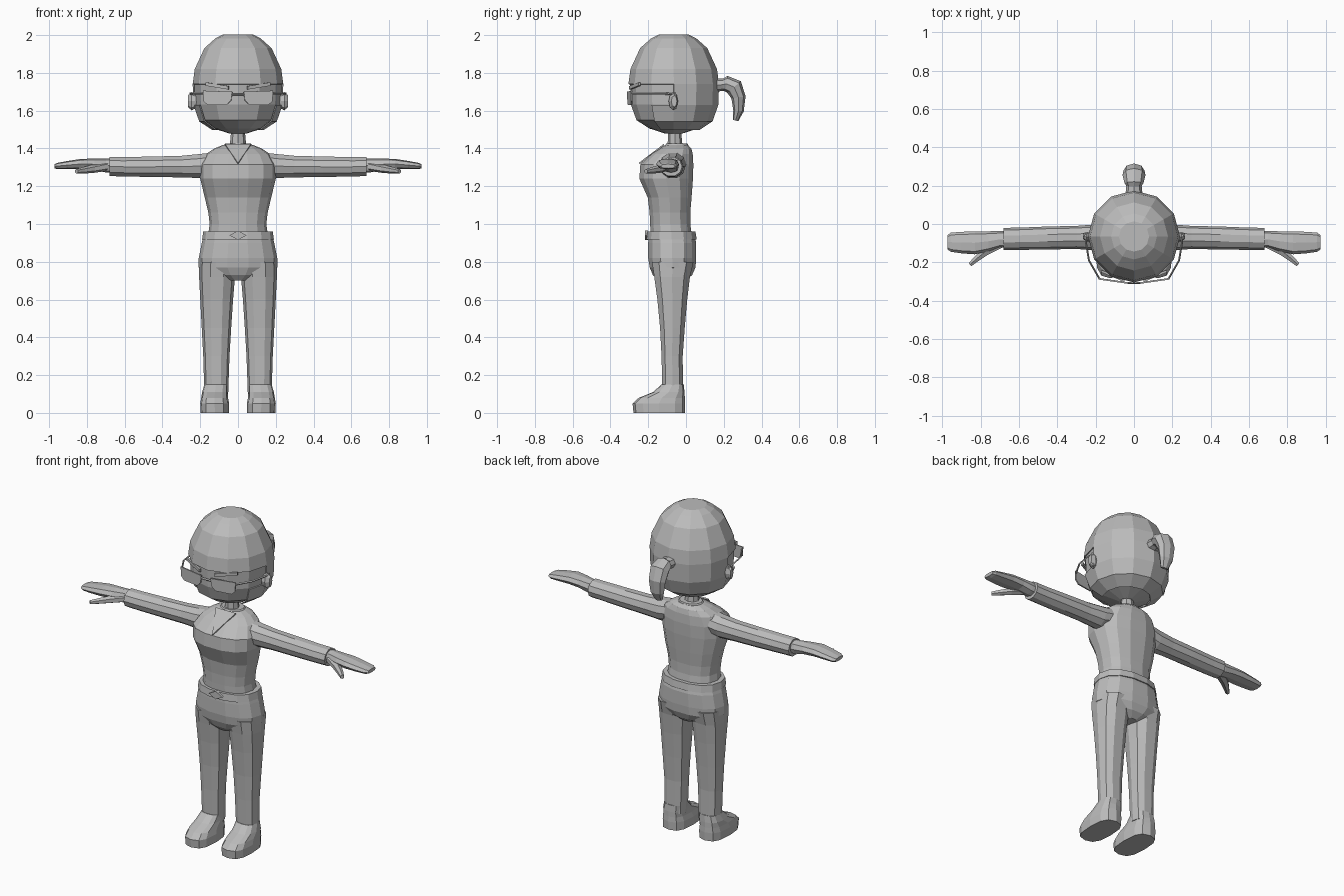
import bpy, bmesh, math
from mathutils import Vector

X, Y, Z = Vector((1, 0, 0)), Vector((0, 1, 0)), Vector((0, 0, 1))
grey = bpy.data.materials.new("neutral_grey")
grey.diffuse_color = (0.5, 0.5, 0.5, 1)


def finish(name, bm, mirror=False, thick=0):
    bmesh.ops.recalc_face_normals(bm, faces=bm.faces)
    me = bpy.data.meshes.new(name)
    bm.to_mesh(me)
    bm.free()
    me.materials.append(grey)
    ob = bpy.data.objects.new(name, me)
    bpy.context.collection.objects.link(ob)
    if thick:
        m = ob.modifiers.new("thickness", 'SOLIDIFY')
        m.thickness, m.offset = thick, 0
    if mirror:
        ob.modifiers.new("mirror", 'MIRROR')
    return ob


def skin(rings, n, side, normal=None, p=1.0):
    """Closed skin over rings (centre, radius along side, radius across)."""
    bm = bmesh.new()
    loops = []
    for i, (co, ra, rb) in enumerate(rings):
        a, b = rings[max(i - 1, 0)][0], rings[min(i + 1, len(rings) - 1)][0]
        t = normal or (Vector(b) - Vector(a)).normalized()
        up = t.cross(side).normalized()
        loop = []
        for k in range(n):
            c, s = math.cos(math.tau * k / n), math.sin(math.tau * k / n)
            c = math.copysign(abs(c) ** p, c)
            s = math.copysign(abs(s) ** p, s)
            loop.append(bm.verts.new(Vector(co) + side * ra * c + up * rb * s))
        loops.append(loop)
    for l, m in zip(loops, loops[1:]):
        for k in range(n):
            j = (k + 1) % n
            bm.faces.new((l[k], l[j], m[j], m[k]))
    bm.faces.new(loops[0])
    bm.faces.new(loops[-1])
    return bm


def sweep(name, rings, n, side, normal=None, p=1.0, mirror=False):
    return finish(name, skin(rings, n, side, normal, p), mirror)


def stack(name, rows, n, p=1.0, mirror=False):
    """Horizontal sections: z, x min, x max, y min, y max."""
    rings = [(((a + b) / 2, (c + d) / 2, z), (b - a) / 2, (d - c) / 2)
             for z, a, b, c, d in rows]
    return sweep(name, rings, n, X, Z, p, mirror)


def body(name, rows, n, p=1.0):
    return stack(name, [(z, -h, h, c, d) for z, h, c, d in rows], n, p)


def plate(name, pts, thick, mirror=False):
    bm = bmesh.new()
    bm.faces.new([bm.verts.new(q) for q in pts])
    return finish(name, bm, mirror, thick)


# Head with a thin hair shell around the face
skull = [(1.472, .05), (1.5, .135), (1.545, .203), (1.63, .233), (1.74, .237),
         (1.82, .226), (1.93, .175), (1.98, .118), (2.0, .078)]


def head_rings(d):
    return [((0, -.065, z - d * (z - 1.74) * 4), r - d, r - d) for z, r in skull]


sweep("head", head_rings(.006), 12, X, Z)
bm = skin(head_rings(0), 12, X, Z)
cut = [f for f in bm.faces
       if f.calc_center_median().z < 1.52
       or (f.calc_center_median().y < -.12 and f.calc_center_median().z < 1.78)]
bmesh.ops.delete(bm, geom=cut, context='FACES')
finish("hair", bm, thick=.006)

# Ponytail and its band
sweep("hair_band", [((0, .15, 1.735), .045, .036), ((0, .2, 1.738), .04, .032)], 8, X)
sweep("ponytail", [((0, .18, 1.735), .03, .025), ((0, .215, 1.742), .05, .042),
                   ((0, .255, 1.725), .06, .047), ((0, .278, 1.67), .055, .038),
                   ((0, .278, 1.6), .045, .028), ((0, .262, 1.548), .025, .015)], 8, X)

# Ears, brows and glasses
sweep("ear", [((.21, -.07, 1.65), .02, .03), ((.245, -.067, 1.65), .025, .048),
              ((.266, -.063, 1.65), .015, .03)], 8, Y, X, mirror=True)
plate("eyebrow", [(.05, -.296, 1.712), (.17, -.246, 1.732), (.17, -.246, 1.75),
                  (.05, -.296, 1.73)], .012, True)
plate("lens", [(.03, -.308, 1.7), (.185, -.286, 1.706), (.182, -.286, 1.65),
               (.16, -.289, 1.63), (.06, -.304, 1.63), (.036, -.307, 1.655)], .008, True)
sweep("bridge", [((-.035, -.308, 1.685), .006, .006), ((.035, -.308, 1.685), .006, .006)], 4, Z)
sweep("temple", [((.18, -.286, 1.692), .007, .005), ((.235, -.19, 1.692), .006, .005),
                 ((.25, -.1, 1.69), .006, .005), ((.25, -.055, 1.685), .006, .005)],
      4, Z, mirror=True)
sweep("temple_tip", [((.252, -.06, 1.695), .006, .008), ((.252, -.055, 1.61), .006, .008)],
      4, X, mirror=True)

# Neck, collar and jacket
body("neck", [(1.39, .05, -.1, -.01), (1.43, .042, -.097, -.02), (1.5, .036, -.093, -.027)], 8)
body("collar", [(1.39, .1, -.13, .025), (1.425, .068, -.105, .008)], 12)
body("jacket", [(.93, .16, -.19, .035), (1.0, .15, -.192, .025), (1.06, .157, -.195, .025),
                (1.14, .176, -.205, .032), (1.24, .2, -.25, .04), (1.315, .2, -.245, .042),
                (1.37, .17, -.185, .038), (1.4, .125, -.14, .03), (1.418, .08, -.11, .012)],
     14, .85)
plate("neckline", [(-.068, -.116, 1.42), (0, -.248, 1.32), (.068, -.116, 1.42)], .008)

# Sleeves: sections along x with y and z radii
sweep("sleeve", [((.1, -.07, 1.325), .075, .06), ((.2, -.07, 1.307), .068, .067),
                 ((.3, -.07, 1.304), .06, .06), ((.45, -.073, 1.303), .06, .057),
                 ((.6, -.077, 1.303), .058, .054), ((.68, -.078, 1.304), .058, .053)],
      10, Y, X, mirror=True)

# Hands and thumbs
sweep("hand", [((.64, -.08, 1.308), .042, .04), ((.7, -.08, 1.31), .043, .037),
               ((.76, -.09, 1.316), .052, .03), ((.83, -.098, 1.318), .06, .027),
               ((.9, -.097, 1.312), .056, .022), ((.955, -.095, 1.307), .05, .017),
               ((.972, -.095, 1.306), .038, .011)], 8, Y, X, .8, True)
sweep("thumb", [((.7, -.1, 1.305), .025, .03), ((.77, -.14, 1.292), .022, .025),
                ((.82, -.18, 1.284), .017, .018), ((.855, -.212, 1.279), .012, .012)],
      6, Z, mirror=True)

# Hips, belt and buckle
body("hips", [(.95, .178, -.2, .045), (.9, .192, -.203, .057), (.82, .208, -.203, .057),
              (.77, .208, -.195, .053), (.73, .15, -.178, .035), (.7, .06, -.15, .0)], 14, .88)
body("belt", [(.918, .19, -.212, .06), (.96, .184, -.207, .053)], 14, .88)
sweep("buckle", [((0, -.2, .94), .045, .025), ((0, -.217, .94), .045, .025)], 4, X, Y)

# Legs
stack("leg", [(.8, .012, .205, -.185, .045), (.72, .016, .206, -.172, .025),
              (.6, .026, .2, -.155, .01), (.45, .036, .192, -.14, -.004),
              (.3, .045, .184, -.132, -.015), (.1, .052, .178, -.127, -.014)],
      10, .85, True)

# Shoes: rounded sole with the upper sloping back to the ankle
stack("shoe", [(0, .047, .198, -.278, -.006), (.05, .047, .2, -.283, -.004),
               (.08, .053, .195, -.25, -.006), (.11, .055, .19, -.175, -.008),
               (.15, .056, .178, -.13, -.012)], 12, .72, True)
